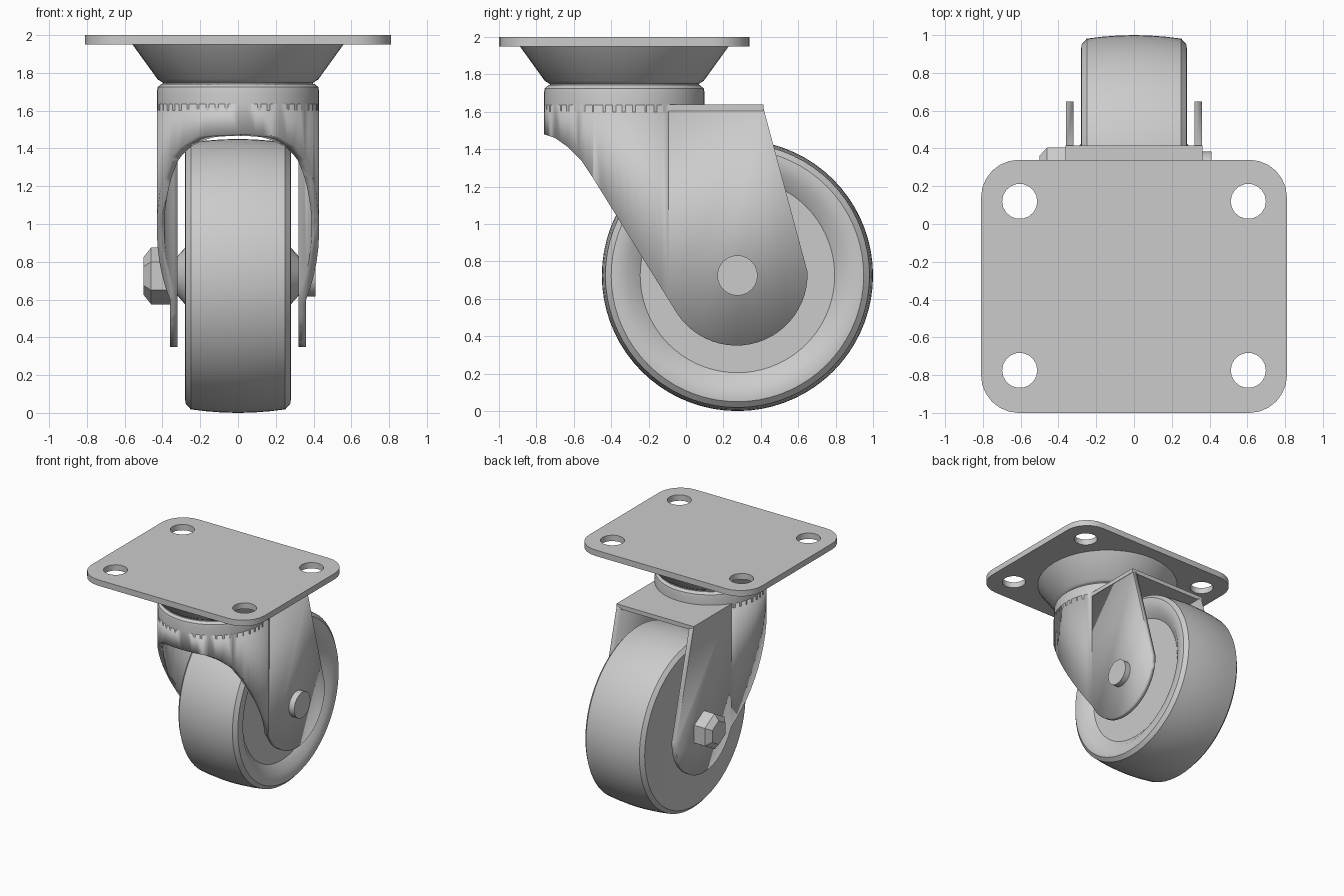
import bpy, bmesh, math
from mathutils import Vector, Matrix

if "Cube" in bpy.data.objects:
    bpy.data.objects.remove(bpy.data.objects["Cube"])

steel = bpy.data.materials.new("grey_steel")
steel.use_nodes = True
GREY = (0.6, 0.6, 0.6, 1)
steel.diffuse_color = GREY
steel.node_tree.nodes["Principled BSDF"].inputs["Base Color"].default_value = GREY

SWIVEL_Y = -0.33
AXLE = Vector((0, 0.275, 0.725))


def add_mesh(name, mesh, angle=30):
    obj = bpy.data.objects.new(name, mesh)
    bpy.context.collection.objects.link(obj)
    mesh.materials.clear()
    mesh.materials.append(steel)
    bpy.ops.object.select_all(action="DESELECT")
    obj.select_set(True)
    bpy.context.view_layer.objects.active = obj
    bpy.ops.object.shade_smooth_by_angle(angle=math.radians(angle))
    return obj


def finish(name, bm):
    bmesh.ops.recalc_face_normals(bm, faces=bm.faces)
    mesh = bpy.data.meshes.new(name)
    bm.to_mesh(mesh)
    bm.free()
    return add_mesh(name, mesh)


def prism(name, points, depth):
    """Closed outline extruded along a vector."""
    bm = bmesh.new()
    face = bm.faces.new([bm.verts.new(p) for p in points])
    top = bmesh.ops.extrude_face_region(bm, geom=[face])["geom"]
    verts = [v for v in top if isinstance(v, bmesh.types.BMVert)]
    bmesh.ops.translate(bm, verts=verts, vec=depth)
    return finish(name, bm)


def lathe(name, profile, sides, centre, along_x=False):
    """Spin (radius, height) points about z, or about x."""
    bm = bmesh.new()
    verts = [bm.verts.new((r, 0, h)) for r, h in profile]
    edges = [bm.edges.new(pair) for pair in zip(verts, verts[1:])]
    bmesh.ops.spin(bm, geom=verts + edges, axis=(0, 0, 1), cent=(0, 0, 0),
                   angle=math.tau, steps=sides, use_merge=False)
    bmesh.ops.remove_doubles(bm, verts=bm.verts, dist=0.0005)
    if along_x:
        bm.transform(Matrix.Rotation(math.pi / 2, 4, "Y"))
    bm.transform(Matrix.Translation(centre))
    return finish(name, bm)


def arc(cx, cy, r, start, end, steps):
    angles = [math.radians(start + (end - start) * i / steps) for i in range(steps + 1)]
    return [(cx + r * math.cos(a), cy + r * math.sin(a)) for a in angles]


# Mounting plate: rounded outline with four bolt holes
curve = bpy.data.curves.new("plate_outline", "CURVE")
curve.dimensions = "2D"
curve.fill_mode = "BOTH"
curve.extrude = 0.025
outline = []
for i, (x, y) in enumerate([(0.61, 0.14), (-0.61, 0.14), (-0.61, -0.8), (0.61, -0.8)]):
    outline += arc(x, y, 0.2, 90 * i, 90 * i + 90, 6)
holes = [arc(x, y, 0.093, 0, 340, 17) for x in (-0.605, 0.605) for y in (0.12, -0.775)]
for loop in [outline] + holes:
    spline = curve.splines.new("POLY")
    spline.points.add(len(loop) - 1)
    spline.use_cyclic_u = True
    for point, (x, y) in zip(spline.points, loop):
        point.co = (x, y, 0, 1)
temp = bpy.data.objects.new("plate_outline", curve)
bpy.context.collection.objects.link(temp)
plate_mesh = bpy.data.meshes.new_from_object(temp.evaluated_get(bpy.context.evaluated_depsgraph_get()))
bpy.data.objects.remove(temp)
plate_mesh.transform(Matrix.Translation((0, 0, 1.975)))
add_mesh("mounting_plate", plate_mesh)

# Swivel cone and collar
swivel = (0, SWIVEL_Y, 0)
lathe("swivel_cone", [(0, 1.952), (0.56, 1.952), (0.425, 1.765), (0.4, 1.75), (0.39, 1.72), (0, 1.72)],
      40, swivel)
lathe("swivel_collar", [(0, 1.742), (0.405, 1.742), (0.425, 1.725), (0.43, 1.7), (0.43, 1.6), (0, 1.6)],
      48, swivel)


# Fork: horseshoe wall in plan, trimmed to the side outline
def horseshoe(radius, half_width):
    turn = math.degrees(math.acos(half_width / radius))
    bend = arc(0, SWIVEL_Y, radius, 180 - turn, 360 + turn, 40)
    return [(-half_width, 0.7)] + bend + [(half_width, 0.7)]


plan = horseshoe(0.43, 0.36) + horseshoe(0.39, 0.32)[::-1]
fork = prism("fork", [(x, y, 0.2) for x, y in plan], (0, 0, 1.6))
side = [(-0.85, 1.635), (-0.85, 1.49), (-0.76, 1.48), (-0.7, 1.46), (-0.63, 1.41),
        (-0.56, 1.34), (-0.5, 1.25)]
side += arc(0.27, 0.73, 0.38, 213, 362, 24) + [(0.41, 1.635)]
trim = prism("fork_trim", [(-0.6, y, z) for y, z in side], (1.2, 0, 0))
trim.hide_render = True
mod = fork.modifiers.new("trim", "BOOLEAN")
mod.operation = "INTERSECT"
mod.solver = "EXACT"
mod.object = trim
bpy.ops.object.select_all(action="DESELECT")
bpy.context.view_layer.objects.active = fork
fork.select_set(True)
bpy.ops.object.modifier_apply(modifier=mod.name)
bpy.data.objects.remove(trim)

# Flat bridge behind the collar, joining the two legs
bridge = [(-0.363, -0.1), (0.363, -0.1), (0.363, 0.415), (-0.363, 0.415)]
prism("fork_bridge", [(x, y, 1.605) for x, y in bridge], (0, 0, 0.035))

# Wheel: crowned tread, dished on the left side
tread = [(0.725 - 0.3 * x * x, x) for x in (-0.25, -0.17, -0.08, 0, 0.08, 0.17, 0.25)]
lathe("wheel", [(0, -0.265), (0.59, -0.265), (0.65, -0.28), (0.675, -0.278)] + tread +
      [(0.675, 0.278), (0.65, 0.28), (0.59, 0.268), (0.52, 0.215), (0, 0.215)],
      72, AXLE, along_x=True)

# Hub bosses, bolt and nut on the axle
for sign, name in ((1, "left_hub"), (-1, "right_hub")):
    lathe(name, [(0, sign * 0.2), (0.17, sign * 0.2), (0.15, sign * 0.28), (0.1, sign * 0.325),
                 (0, sign * 0.325)], 24, AXLE, along_x=True)
lathe("axle_bolt", [(0, -0.35), (0.06, -0.35), (0.06, 0.34), (0.108, 0.34), (0.108, 0.41), (0, 0.41)],
      24, AXLE, along_x=True)
lathe("axle_nut", [(0, -0.5), (0.1, -0.5), (0.15, -0.46), (0.15, -0.35), (0, -0.35)],
      6, AXLE, along_x=True)
